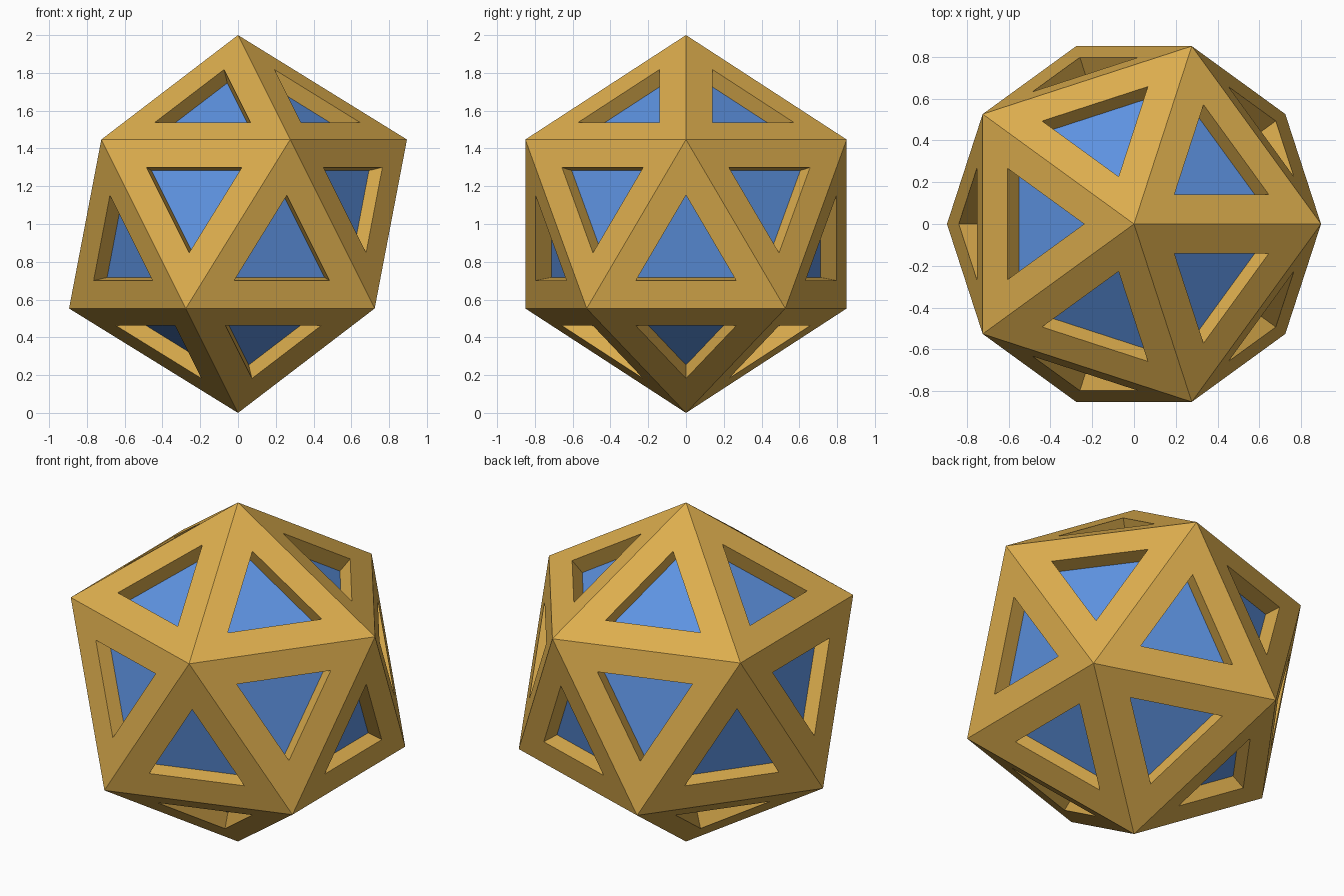
import bpy
import bmesh
from mathutils import Vector

FRAME_WIDTH = 0.15
PANEL_DEPTH = 0.09

cube = bpy.data.objects.get("Cube")
if cube:
    bpy.data.objects.remove(cube, do_unlink=True)


def make_material(name, rgb):
    mat = bpy.data.materials.new(name)
    mat.use_nodes = True
    mat.diffuse_color = (*rgb, 1)
    mat.node_tree.nodes["Principled BSDF"].inputs["Base Color"].default_value = (*rgb, 1)
    return mat


def make_object(name, bm, mat):
    mesh = bpy.data.meshes.new(name)
    bm.to_mesh(mesh)
    bm.free()
    mesh.materials.append(mat)
    obj = bpy.data.objects.new(name, mesh)
    obj.location.z = 1
    bpy.context.collection.objects.link(obj)
    return obj


gold = make_material("gold", (0.72, 0.42, 0.075))
blue = make_material("blue", (0.11, 0.29, 0.75))

# Twenty-sided frame with a triangular opening in every face
bm = bmesh.new()
bmesh.ops.create_icosphere(bm, subdivisions=1, radius=1)
bm.normal_update()
openings = list(bm.faces)
bmesh.ops.inset_individual(bm, faces=openings, thickness=FRAME_WIDTH, use_even_offset=True)

# Push each opening straight inward to form its side walls
floors = bmesh.ops.extrude_discrete_faces(bm, faces=openings)["faces"]
bm.normal_update()
for face in floors:
    shift = face.normal * -PANEL_DEPTH
    for vert in face.verts:
        vert.co += shift

# The recessed floors become separate coloured panels
panels = bmesh.new()
for face in floors:
    panels.faces.new([panels.verts.new(Vector(v.co)) for v in face.verts])
bmesh.ops.delete(bm, geom=floors, context='FACES_ONLY')

make_object("frame", bm, gold)
make_object("recessed_panels", panels, blue)
